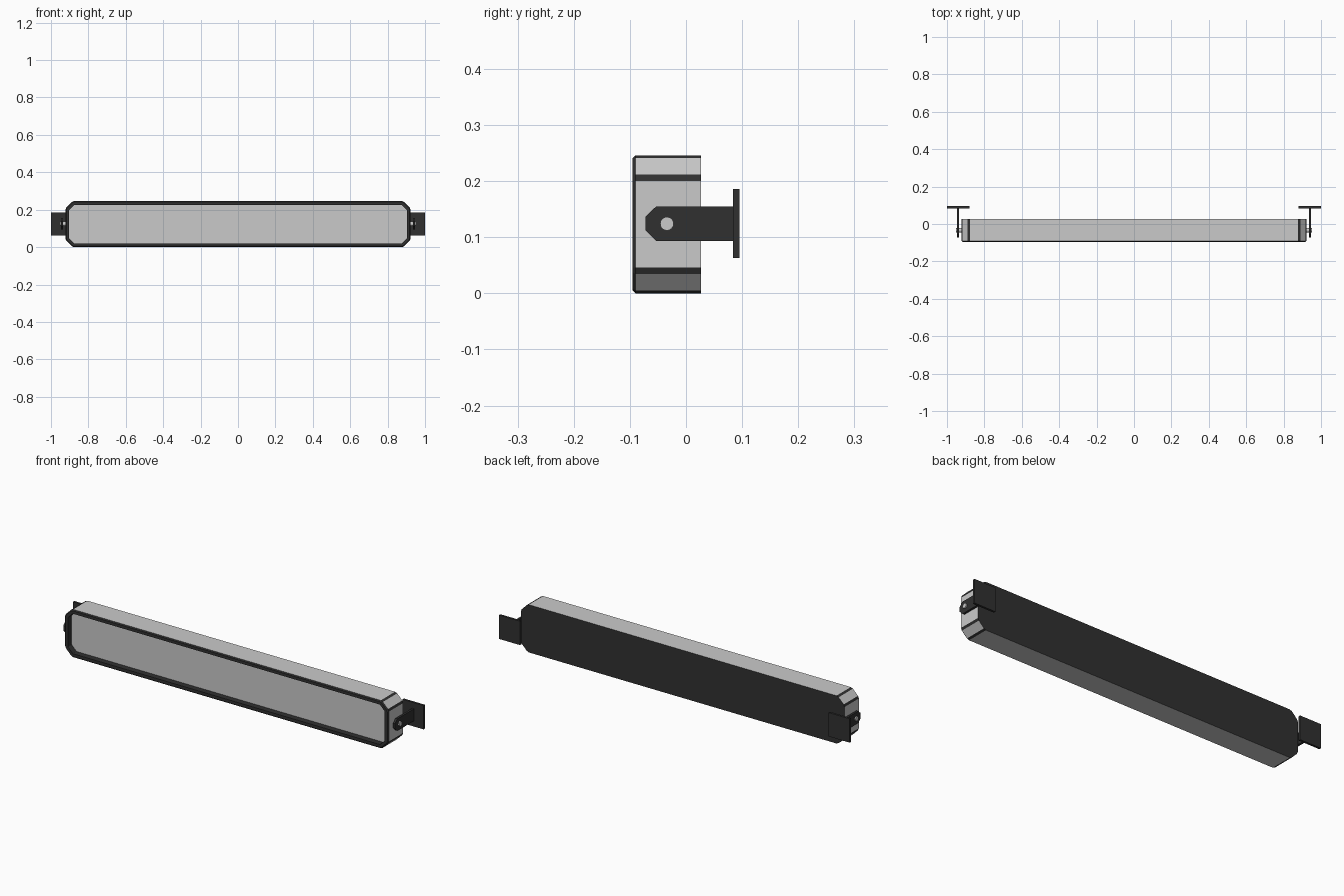
import bpy
import bmesh
from math import pi, sqrt
from mathutils import Matrix

if "Cube" in bpy.data.objects:
    bpy.data.objects.remove(bpy.data.objects["Cube"], do_unlink=True)


def material(name, value):
    mat = bpy.data.materials.new(name)
    mat.use_nodes = True
    color = (value, value, value, 1)
    mat.diffuse_color = color
    mat.node_tree.nodes["Principled BSDF"].inputs["Base Color"].default_value = color
    return mat


GREY = material("light grey", 0.59)
DARK = material("charcoal", 0.03)
MID_Z = 0.123


def finish(name, bm, mats):
    bmesh.ops.recalc_face_normals(bm, faces=bm.faces[:])
    mesh = bpy.data.meshes.new(name)
    bm.to_mesh(mesh)
    bm.free()
    for mat in mats:
        mesh.materials.append(mat)
    obj = bpy.data.objects.new(name, mesh)
    bpy.context.collection.objects.link(obj)
    return obj


def outline(inset, d):
    """Long octagon whose corners are each cut by a strip reaching d along the sides."""
    w, h = 0.923 - inset, MID_Z - inset
    c = 0.039 - inset * (2 - sqrt(2))
    e = d * sqrt(0.5)
    quad = [(w, h - c - d), (w - e, h - c + e), (w - c + e, h - e), (w - c - d, h)]
    half = quad + [(-x, z) for x, z in reversed(quad)]
    return half + [(-x, -z) for x, z in half]


# Housing: rings from the back, round the frame, to the deeply recessed front panel
bm = bmesh.new()
rings = []
for y, inset, strip in [(0.027, 0, 0.007), (-0.09, 0, 0.007), (-0.095, 0.005, 0.005),
                        (-0.095, 0.02, 0.001), (-0.065, 0.02, 0.001)]:
    rings.append([bm.verts.new((x, y, z + MID_Z)) for x, z in outline(inset, strip)])
for level, (a, b) in enumerate(zip(rings, rings[1:])):
    for i in range(len(a)):
        j = (i + 1) % len(a)
        face = bm.faces.new((a[i], a[j], b[j], b[i]))
        # Corner strips and the front frame are dark
        face.material_index = 1 if level > 0 or i % 2 == 0 else 0
bm.faces.new(rings[0]).material_index = 1
bm.faces.new(rings[-1]).material_index = 0
finish("housing", bm, [GREY, DARK])


def box(name, x0, x1, y0, y1, z0, z1):
    bm = bmesh.new()
    bmesh.ops.create_cube(bm, size=1)
    for v in bm.verts:
        v.co = (x1 if v.co.x > 0 else x0, y1 if v.co.y > 0 else y0, z1 if v.co.z > 0 else z0)
    finish(name, bm, [DARK])


def bolt(name, x0, x1, radius):
    bm = bmesh.new()
    bmesh.ops.create_cone(bm, cap_ends=True, segments=24, radius1=radius, radius2=radius,
                          depth=abs(x1 - x0),
                          matrix=Matrix.Translation(((x0 + x1) / 2, -0.034, 0.124))
                          @ Matrix.Rotation(pi / 2, 4, "Y"))
    obj = finish(name, bm, [GREY])
    for poly in obj.data.polygons:
        poly.use_smooth = abs(poly.normal.x) < 0.5
    for edge in obj.data.edges:
        a, b = (obj.data.vertices[v].co for v in edge.vertices)
        edge.use_edge_sharp = abs(a.x - b.x) < 0.001


# Mounting brackets on both ends
ARM = [(0.086, 0.093), (-0.053, 0.093), (-0.072, 0.112),
       (-0.072, 0.137), (-0.053, 0.155), (0.086, 0.155)]
for side, s in (("left", 1), ("right", -1)):
    box(side + "_wall_plate", *sorted((s * 0.88, s * 1.0)), 0.084, 0.095, 0.063, 0.186)
    bm = bmesh.new()
    arm = bm.faces.new([bm.verts.new((s * 0.935, y, z)) for y, z in ARM])
    grown = bmesh.ops.extrude_face_region(bm, geom=[arm])["geom"]
    bmesh.ops.translate(bm, vec=(s * 0.011, 0, 0),
                        verts=[g for g in grown if isinstance(g, bmesh.types.BMVert)])
    finish(side + "_bracket_arm", bm, [DARK])
    bolt(side + "_bolt", s * 0.92, s * 0.952, 0.012)
